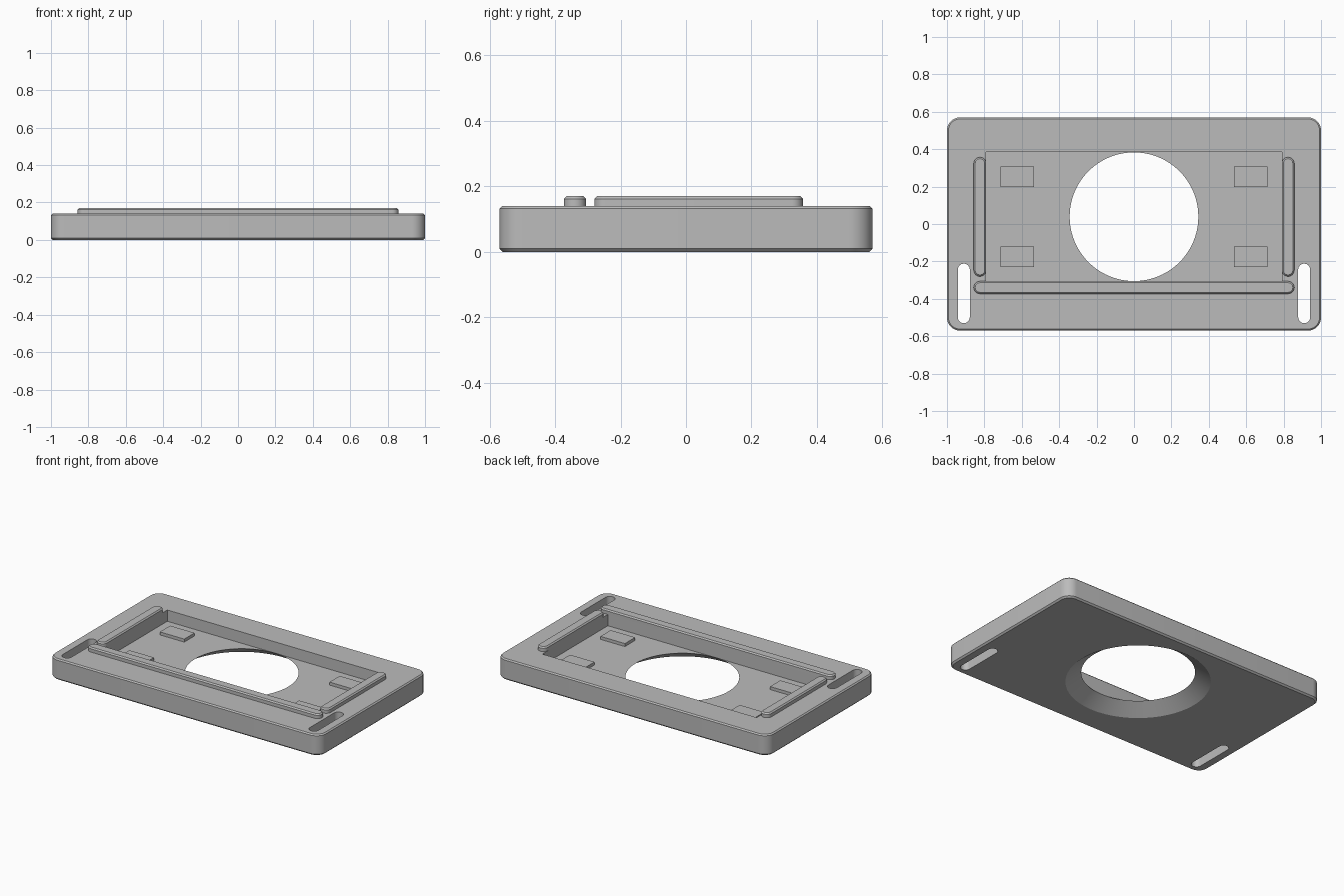
import bpy, bmesh, math

cube = bpy.data.objects.get("Cube")
if cube:
    bpy.data.objects.remove(cube, do_unlink=True)

grey = bpy.data.materials.new("plain grey")
grey.use_nodes = True
colour = (0.5, 0.5, 0.5, 1)
grey.diffuse_color = colour
grey.node_tree.nodes["Principled BSDF"].inputs["Base Color"].default_value = colour


def outline(x0, x1, y0, y1, radius, inset, steps):
    """Rounded rectangle, moved inwards by inset."""
    r = max(radius - inset, 0)
    points = []
    for quarter, (cx, cy) in enumerate([(x1 - radius, y1 - radius), (x0 + radius, y1 - radius),
                                        (x0 + radius, y0 + radius), (x1 - radius, y0 + radius)]):
        for i in range(steps + 1):
            a = math.pi / 2 * (quarter + i / steps)
            points.append((cx + r * math.cos(a), cy + r * math.sin(a)))
    return points


def loft(name, bounds, radius, rings, steps=10):
    """Solid through (inset, height) rings of a rounded rectangle."""
    bm = bmesh.new()
    loops = [[bm.verts.new((x, y, z)) for x, y in outline(*bounds, radius, inset, steps)]
             for inset, z in rings]
    count = len(loops[0])
    for low, high in zip(loops, loops[1:]):
        for i in range(count):
            j = (i + 1) % count
            bm.faces.new((low[i], low[j], high[j], high[i]))
    bm.faces.new(loops[0][::-1])
    bm.faces.new(loops[-1])
    bmesh.ops.remove_doubles(bm, verts=bm.verts, dist=1e-5)
    bmesh.ops.recalc_face_normals(bm, faces=bm.faces)
    mesh = bpy.data.meshes.new(name)
    bm.to_mesh(mesh)
    bm.free()
    mesh.materials.append(grey)
    obj = bpy.data.objects.new(name, mesh)
    bpy.context.collection.objects.link(obj)
    return obj


def activate(obj):
    bpy.ops.object.select_all(action="DESELECT")
    obj.select_set(True)
    bpy.context.view_layer.objects.active = obj


def smooth(obj):
    activate(obj)
    bpy.ops.object.shade_smooth_by_angle(angle=math.radians(25))


def cut(target, cutter):
    cutter.hide_render = True
    mod = target.modifiers.new("cut", "BOOLEAN")
    mod.operation = "DIFFERENCE"
    mod.solver = "EXACT"
    mod.object = cutter
    activate(target)
    bpy.ops.object.modifier_apply(modifier=mod.name)
    bpy.data.objects.remove(cutter, do_unlink=True)


TOP, FLOOR, RAIL_TOP, EDGE = 0.14, 0.065, 0.17, 0.008

# Base plate with chamfered rims
plate = loft("base_plate", (-1, 1, -0.57, 0.57), 0.07,
             [(0.01, 0), (0, 0.01), (0, TOP - EDGE), (EDGE, TOP)])

# Shallow rectangular recess
cut(plate, loft("recess_cutter", (-0.79, 0.79, -0.306, 0.384), 0, [(0, FLOOR), (0, 0.3)], 1))

# Round opening that flares towards the underside
slope = 0.095 / FLOOR
cut(plate, loft("opening_cutter", (-0.344, 0.344, -0.305, 0.383), 0.344,
                [(-slope * (FLOOR + 0.02), -0.02), (slope * 0.02, FLOOR + 0.02)], 24))

# Strap slots near the front corners
for side in (-1, 1):
    x = side * 0.91
    cut(plate, loft("slot_cutter", (x - 0.032, x + 0.032, -0.53, -0.212), 0.032,
                    [(0, -0.1), (0, 0.3)]))
smooth(plate)

# Raised rails around three sides of the recess
rail_rings = [(0, TOP), (0, RAIL_TOP - EDGE), (EDGE, RAIL_TOP)]
smooth(loft("front_rail", (-0.857, 0.857, -0.373, -0.306), 0.033, rail_rings))
for name, side in (("right", -1), ("left", 1)):
    x = side * 0.8235
    smooth(loft(name + "_rail", (x - 0.0335, x + 0.0335, -0.28, 0.357), 0.033, rail_rings))

    # Support pads on the recess floor
    x = side * 0.625
    for place, y in (("front", -0.175), ("back", 0.253)):
        loft(f"{place}_{name}_pad", (x - 0.09, x + 0.09, y - 0.054, y + 0.054), 0,
             [(0, FLOOR), (0, FLOOR + 0.02)], 1)
